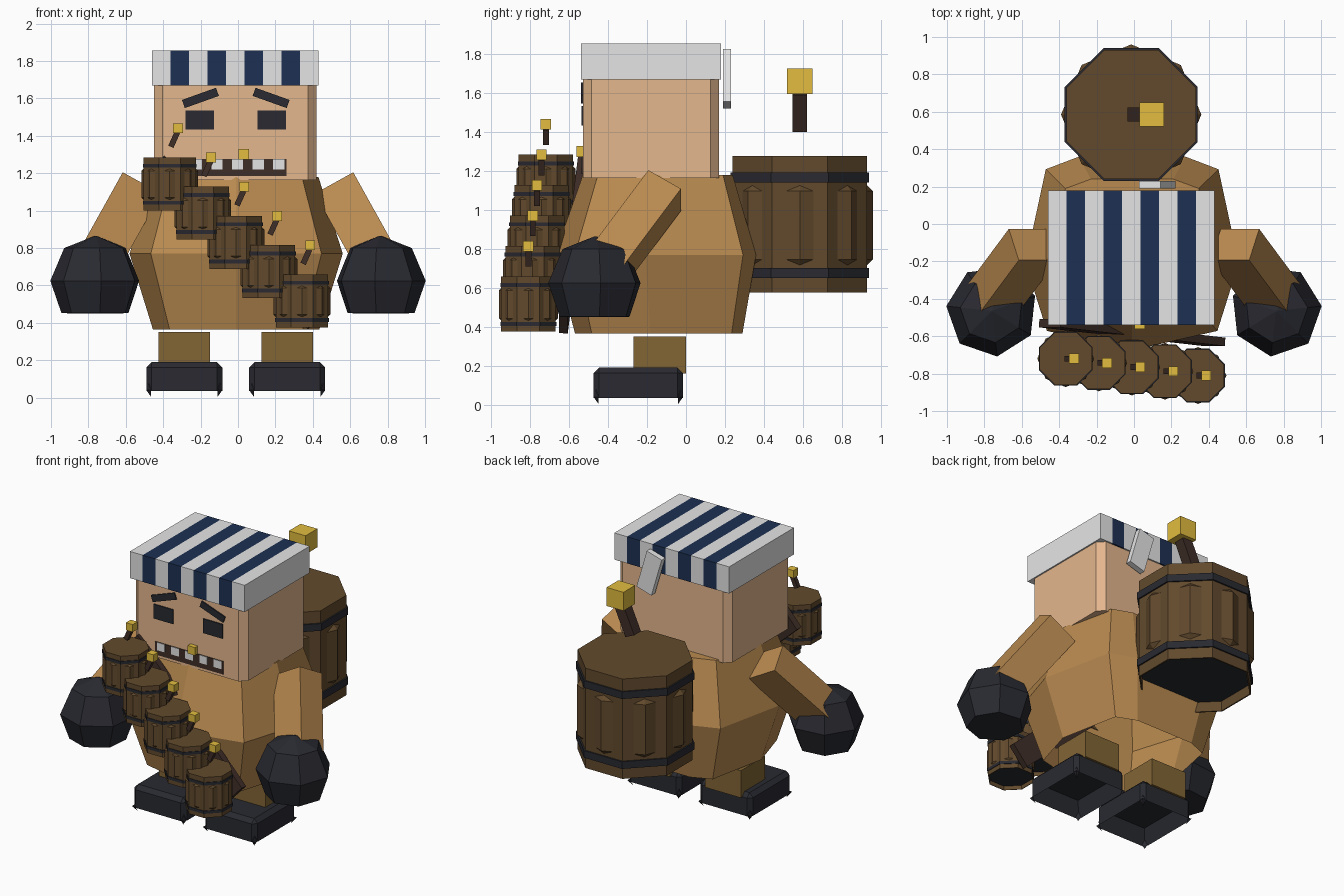
import bpy, bmesh, math
from mathutils import Vector, Matrix

cube = bpy.data.objects.get("Cube")
if cube:
    bpy.data.objects.remove(cube, do_unlink=True)


def material(name, *rgb):
    lin = [((c / 255 + 0.055) / 1.055) ** 2.4 for c in rgb]
    m = bpy.data.materials.new(name)
    m.use_nodes = True
    m.diffuse_color = (*lin, 1)
    m.node_tree.nodes["Principled BSDF"].inputs["Base Color"].default_value = (*lin, 1)
    return m


SKIN = material("skin", 228, 183, 141)
SHIRT = material("tan shirt", 185, 138, 80)
CHARCOAL = material("charcoal", 41, 42, 49)
WOOD = material("barrel wood", 98, 74, 45)
BROWN = material("dark brown", 62, 45, 39)
GOLD = material("spark gold", 226, 188, 63)
WHITE = material("cloth white", 229, 229, 229)
NAVY = material("cloth navy", 29, 48, 82)
OLIVE = material("olive trousers", 130, 101, 53)


def finish(name, bm, *mats):
    bmesh.ops.recalc_face_normals(bm, faces=bm.faces)
    me = bpy.data.meshes.new(name)
    bm.to_mesh(me)
    bm.free()
    for m in mats:
        me.materials.append(m)
    ob = bpy.data.objects.new(name, me)
    bpy.context.collection.objects.link(ob)
    return ob


def box_mesh(lo, hi):
    lo, hi = Vector(lo), Vector(hi)
    bm = bmesh.new()
    bmesh.ops.create_cube(bm, size=1)
    for v in bm.verts:
        v.co = (lo + hi) / 2 + v.co * (hi - lo)
    return bm


def box(name, lo, hi, mat):
    return finish(name, box_mesh(lo, hi), mat)


def beam(name, a, b, width, depth, mat):
    """Box running from a to b."""
    a, b = Vector(a), Vector(b)
    bm = box_mesh((-width / 2, -depth / 2, 0), (width / 2, depth / 2, (b - a).length))
    z = (b - a).normalized()
    x = Vector((0, 1, 0)).cross(z).normalized()
    rot = Matrix((x, z.cross(x), z)).transposed().to_4x4()
    bm.transform(Matrix.Translation(a) @ rot)
    return finish(name, bm, mat)


def loft(bm, rings, slots=None, open_base=False):
    """Skin closed rings and cap the ends; slots give a material per band."""
    rows = [[bm.verts.new(p) for p in ring] for ring in rings]
    n = len(rows[0])
    for k, (r, s) in enumerate(zip(rows, rows[1:])):
        for i in range(n):
            f = bm.faces.new((r[i], r[(i + 1) % n], s[(i + 1) % n], s[i]))
            f.material_index = slots[k] if slots else 0
    if not open_base:
        bm.faces.new(rows[0][::-1]).material_index = slots[-1] if slots else 0
    bm.faces.new(rows[-1])


def circle(r, z, turn, n=8, c=(0, 0)):
    angles = [(i + turn) * math.tau / n for i in range(n)]
    return [(c[0] + r * math.cos(a), c[1] + r * math.sin(a), z) for a in angles]


# Body: three rings, flat at the back, pointed at the belly, open underneath
def body_ring(w, front, back, z):
    mid, half = (front + back) / 2, (back - front) / 2
    side = [(0.8, -0.8), (1, -0.1), (0.81, 0.87), (0.5, 1)]
    pts = [(0, -1)] + side + [(-x, y) for x, y in reversed(side)]
    return [(w * x - 0.01, mid + half * y, z) for x, y in pts]


bm = bmesh.new()
loft(bm, [body_ring(0.445, -0.57, 0.29, 0.365), body_ring(0.57, -0.675, 0.36, 0.77),
          body_ring(0.44, -0.53, 0.24, 1.18)], open_base=True)
finish("body", bm, SHIRT)

# Head with chamfered upright corners
bm = box_mesh((-0.45, -0.53, 1.165), (0.42, 0.17, 1.68))
upright = [e for e in bm.edges if abs(e.verts[0].co.z - e.verts[1].co.z) > 0.1]
bmesh.ops.bevel(bm, geom=upright, offset=0.045, segments=1, affect='EDGES')
finish("head", bm, SKIN)

# Striped cap: cut into nine strips, alternate ones navy
x0, x1, strips = -0.46, 0.43, 9
step = (x1 - x0) / strips
bm = box_mesh((x0, -0.54, 1.67), (x1, 0.18, 1.857))
for i in range(1, strips):
    bmesh.ops.bisect_plane(bm, geom=bm.verts[:] + bm.edges[:] + bm.faces[:],
                           plane_co=(x0 + i * step, 0, 0), plane_no=(1, 0, 0))
bm.normal_update()
for f in bm.faces:
    strip = int((f.calc_center_median().x - x0) / step)
    f.material_index = strip % 2 if abs(f.normal.x) < 0.5 else 0
finish("cap", bm, WHITE, NAVY)
beam("cap_tail", (0.165, 0.21, 1.54), (0.085, 0.21, 1.81), 0.12, 0.04, WHITE)

# Face plates, and a small spark at the lip
box("mouth", (-0.27, -0.536, 1.185), (0.26, -0.529, 1.275), BROWN)
for i in range(5):
    x = -0.222 + i * 0.11
    box(f"tooth_{i + 1}", (x - 0.03, -0.539, 1.22), (x + 0.03, -0.531, 1.275), WHITE)
box("lip_spark", (0.003, -0.562, 1.274), (0.059, -0.53, 1.33), GOLD)
for name, s in (("left", 1), ("right", -1)):
    cx = -0.012
    ex = cx + s * 0.192
    box(name + "_eye", (ex - 0.076, -0.538, 1.435), (ex + 0.076, -0.529, 1.535), CHARCOAL)
    beam(name + "_brow", (cx + s * 0.098, -0.534, 1.635), (cx + s * 0.28, -0.534, 1.57),
         0.046, 0.009, CHARCOAL)

    # Arm and faceted mitten hand
    beam(name + "_arm", (s * 0.54, -0.11, 1.1), (s * 0.785, -0.44, 0.66), 0.235, 0.2, SHIRT)
    c, turn = (s * 0.76, -0.465), 0.25 - s * 0.13
    bm = bmesh.new()
    loft(bm, [circle(r, z, turn, 7, c) for r, z in
              ((0.10, 0.45), (0.185, 0.452), (0.245, 0.625), (0.17, 0.8), (0.005, 0.865))])
    finish(name + "_hand", bm, CHARCOAL)

    # Leg and hollow-soled boot with small corner points
    lx = cx + s * 0.275
    box(name + "_leg", (lx - 0.138, -0.27, 0.16), (lx + 0.138, 0.0, 0.35), OLIVE)
    lo, hi = (lx - 0.203, -0.475, 0.035), (lx + 0.203, -0.015, 0.19)
    bm = box_mesh(lo, hi)
    bm.normal_update()
    sole = min(bm.faces, key=lambda f: f.calc_center_median().z)
    bmesh.ops.inset_region(bm, faces=[sole], thickness=0.05)
    for v in sole.verts:
        v.co.z += 0.11
    edges = [e for e in bm.edges if max(v.co.z for v in e.verts) > 0.18]
    bmesh.ops.bevel(bm, geom=edges, offset=0.028, segments=1, affect='EDGES')
    for x, dx in ((lo[0], 0.026), (hi[0], -0.026)):
        for y, dy in ((lo[1], 0.026), (hi[1], -0.026)):
            tip = [(x + dx, y + dy, 0.003), (x, y, 0.04), (x + dx, y, 0.04), (x, y + dy, 0.04)]
            v = [bm.verts.new(p) for p in tip]
            for a, b, d in ((0, 1, 2), (0, 2, 3), (0, 3, 1), (1, 3, 2)):
                bm.faces.new((v[a], v[b], v[d]))
    finish(name + "_boot", bm, CHARCOAL)


# Powder barrel: octagon with two hoops, bulging staves, recessed base, fuse and spark
def barrel(name, pos, scale):
    pos = Vector(pos)
    core, hoop = 0.374, 0.385
    profile = [(core - 0.01, -0.28), (core - 0.01, -0.35), (core, -0.35), (core, -0.275),
               (hoop, -0.275), (hoop, -0.225), (core, -0.225), (core, 0.215),
               (hoop, 0.215), (hoop, 0.265), (core, 0.265), (core, 0.35)]
    bm = bmesh.new()
    loft(bm, [circle(r, z, 0.5) for r, z in profile], [0, 0, 0, 1, 1, 1, 0, 1, 1, 1, 0, 1])
    loft(bm, [circle(r, z, 0) for r, z in
              ((0.345, -0.21), (0.375, -0.18), (0.375, 0.17), (0.345, 0.2))])
    bm.transform(Matrix.Translation(pos) @ Matrix.Scale(scale, 4))
    finish(name, bm, WOOD, CHARCOAL)
    beam(name + "_fuse", pos + scale * Vector((0.015, 0, 0.49)),
         pos + scale * Vector((0.1, 0, 0.68)), 0.075 * scale, 0.075 * scale, BROWN)
    mid, half = pos + scale * Vector((0.11, 0, 0.735)), Vector((1, 1, 1)) * 0.065 * scale
    box(name + "_spark", mid - half, mid + half, GOLD)


barrel("back_barrel", (-0.015, 0.585, 0.927), 1)
first, last = Vector((-0.365, -0.72, 1.143)), Vector((0.342, -0.81, 0.517))
for i in range(5):
    barrel(f"chest_barrel_{i + 1}", first.lerp(last, i / 4), 0.405)

# Chest strap, sunk into the belly
beam("chest_strap", (-0.45, -0.53, 1.23), (0.43, -0.63, 0.43), 0.17, 0.045, BROWN)
